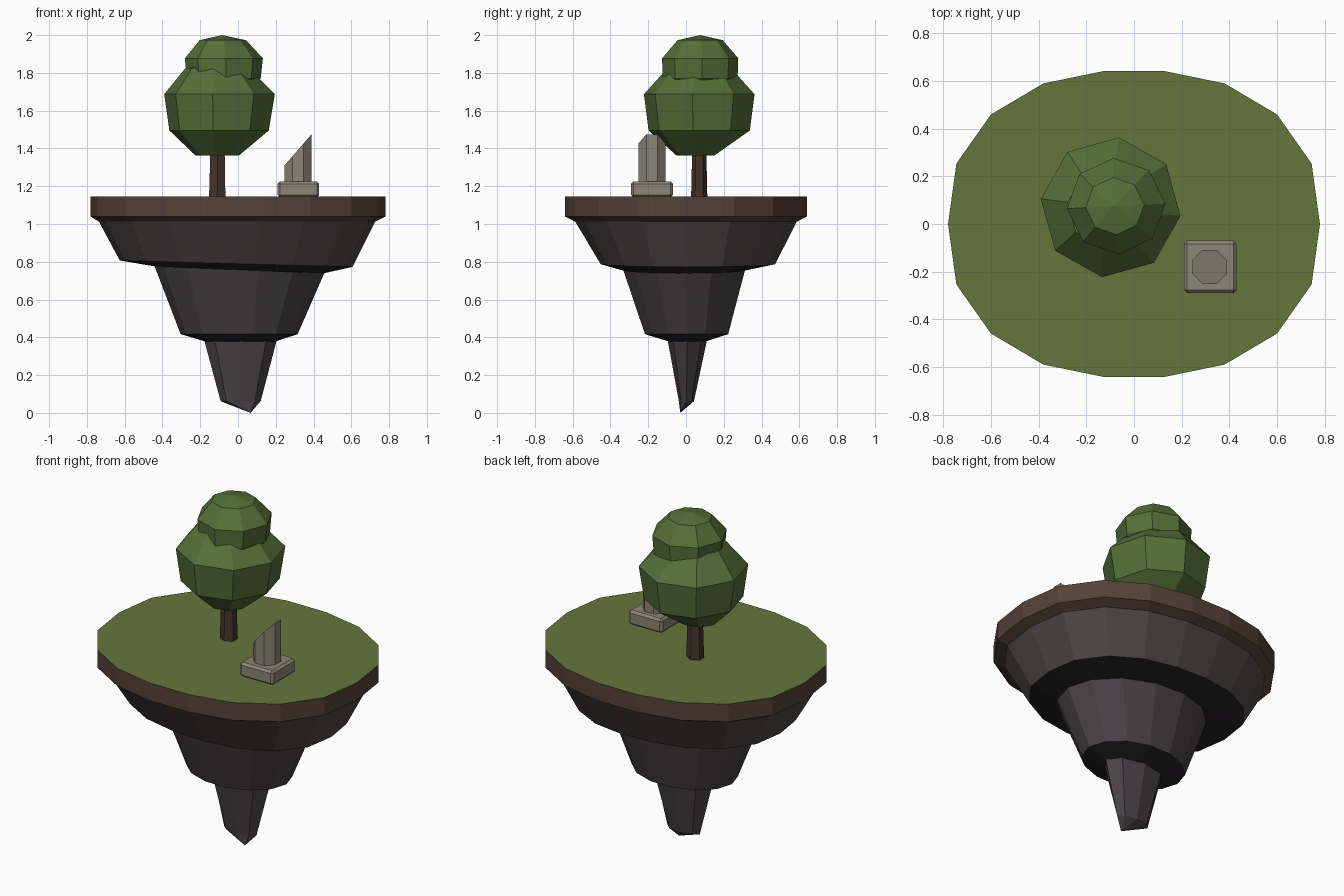
import bpy, bmesh, math
from mathutils import Vector

if "Cube" in bpy.data.objects:
    bpy.data.objects.remove(bpy.data.objects["Cube"])


def material(name, rgb):
    m = bpy.data.materials.new(name)
    m.diffuse_color = (*rgb, 1)
    m.use_nodes = True
    m.node_tree.nodes["Principled BSDF"].inputs["Base Color"].default_value = m.diffuse_color
    return m


GRASS = material("grass", (0.13, 0.18, 0.045))
SOIL = material("soil", (0.09, 0.055, 0.038))
ROCK = material("rock", (0.075, 0.062, 0.06))
LOW_ROCK = material("low_rock", (0.065, 0.055, 0.06))
DARK = material("dark_rock", (0.02, 0.017, 0.02))
BARK = material("bark", (0.06, 0.035, 0.025))
LEAF = material("leaf", (0.09, 0.16, 0.04))
STONE = material("stone", (0.27, 0.235, 0.18))

# Unit outline of the island: a quarter mirrored into 18 corners
quarter = [(0.955, 0.396), (0.769, 0.717), (0.487, 0.92), (0.165, 1)]
half = [(1, 0)] + quarter + [(-x, y) for x, y in reversed(quarter)]
RIM = half + [(-x, -y) for x, y in half]


def circle(n, phase=0):
    angles = [math.radians(phase) + math.tau * i / n for i in range(n)]
    return [(math.cos(a), math.sin(a)) for a in angles]


def finish(bm, name, mats):
    bmesh.ops.remove_doubles(bm, verts=bm.verts, dist=1e-4)
    bmesh.ops.recalc_face_normals(bm, faces=bm.faces)
    me = bpy.data.meshes.new(name)
    bm.to_mesh(me)
    bm.free()
    for m in mats:
        me.materials.append(m)
    ob = bpy.data.objects.new(name, me)
    bpy.context.collection.objects.link(ob)
    return ob


def loft(name, outline, rings, mats, bands=None):
    """Skin rings of (cx, cy, rx, ry, z, tilt_x); bands = material of each
    strip, then of the first and last caps."""
    bm = bmesh.new()
    n = len(outline)
    loops = [[bm.verts.new((cx + u * rx, cy + v * ry, z + t * u)) for u, v in outline]
             for cx, cy, rx, ry, z, t in rings]
    bands = bands or [0] * (len(rings) + 1)
    for k, (a, b) in enumerate(zip(loops, loops[1:])):
        for i in range(n):
            j = (i + 1) % n
            bm.faces.new((a[i], a[j], b[j], b[i])).material_index = bands[k]
    for loop, ring, band in zip((loops[0], loops[-1]), (rings[0], rings[-1]), bands[-2:]):
        if ring[2] > 0:
            bm.faces.new(loop).material_index = band
    return finish(bm, name, mats)


# Grass-topped soil slab
loft("soil_slab", RIM,
     [(0, 0, .78, .641, 1.145, 0), (0, 0, .78, .641, 1.04, 0), (-.005, 0, .732, .587, 1.012, 0)],
     [SOIL, GRASS, DARK], [0, 0, 1, 2])

# Three rock tiers, each with a dark sloping underside
loft("upper_rock", RIM,
     [(-.005, 0, .732, .587, 1.014, 0), (-.01, .01, .616, .462, .79, -.017),
      (.008, -.01, .445, .325, .757, -.018)],
     [ROCK, DARK], [0, 1, 0, 1])
loft("middle_rock", circle(14),
     [(.008, -.01, .452, .332, .765, -.018), (.006, .003, .31, .226, .417, 0),
      (.013, .007, .185, .1, .378, 0)],
     [LOW_ROCK, DARK], [0, 1, 0, 1])
loft("rock_spike", circle(8),
     [(.013, .007, .192, .104, .385, 0), (.014, .002, .106, .04, .062, 0),
      (.066, -.03, 0, 0, 0, 0)], [LOW_ROCK])

# Tree
loft("trunk", circle(6, 30),
     [(-.11, .07, .05, .043, 1.14, 0), (-.108, .07, .042, .036, 1.45, 0)], [BARK])
loft("lower_foliage", circle(8, -7),
     [(-.11, .05, .115, .1, 1.362, 0), (-.1, .07, .265, .27, 1.495, 0),
      (-.098, .07, .295, .295, 1.687, 0), (-.11, .07, .17, .17, 1.825, 0),
      (-.11, .07, 0, 0, 1.86, 0)], [LEAF])
loft("upper_foliage", circle(8, 3),
     [(-.075, .075, .1, .1, 1.68, 0), (-.075, .075, .195, .198, 1.77, 0),
      (-.075, .075, .207, .202, 1.877, 0), (-.08, .075, .123, .12, 1.973, 0),
      (-.085, .075, 0, 0, 2.0, 0)], [LEAF])

# Ruin: bevelled plinth and broken octagonal column
bm = bmesh.new()
bmesh.ops.create_cube(bm, size=1)
for v in bm.verts:
    v.co = Vector((.32 + v.co.x * .22, -.18 + v.co.y * .22, 1.183 + v.co.z * .086))
bmesh.ops.bevel(bm, geom=bm.edges[:], offset=.013, segments=1, affect='EDGES')
finish(bm, "plinth", [STONE])

r = .0717 / math.cos(math.pi / 8)
column = loft("broken_column", circle(8, 22.5),
              [(.3175, -.18, r, r, 1.2, 0), (.3175, -.18, r, r, 1.3925, .0826 / .0717 * r)],
              [STONE])
